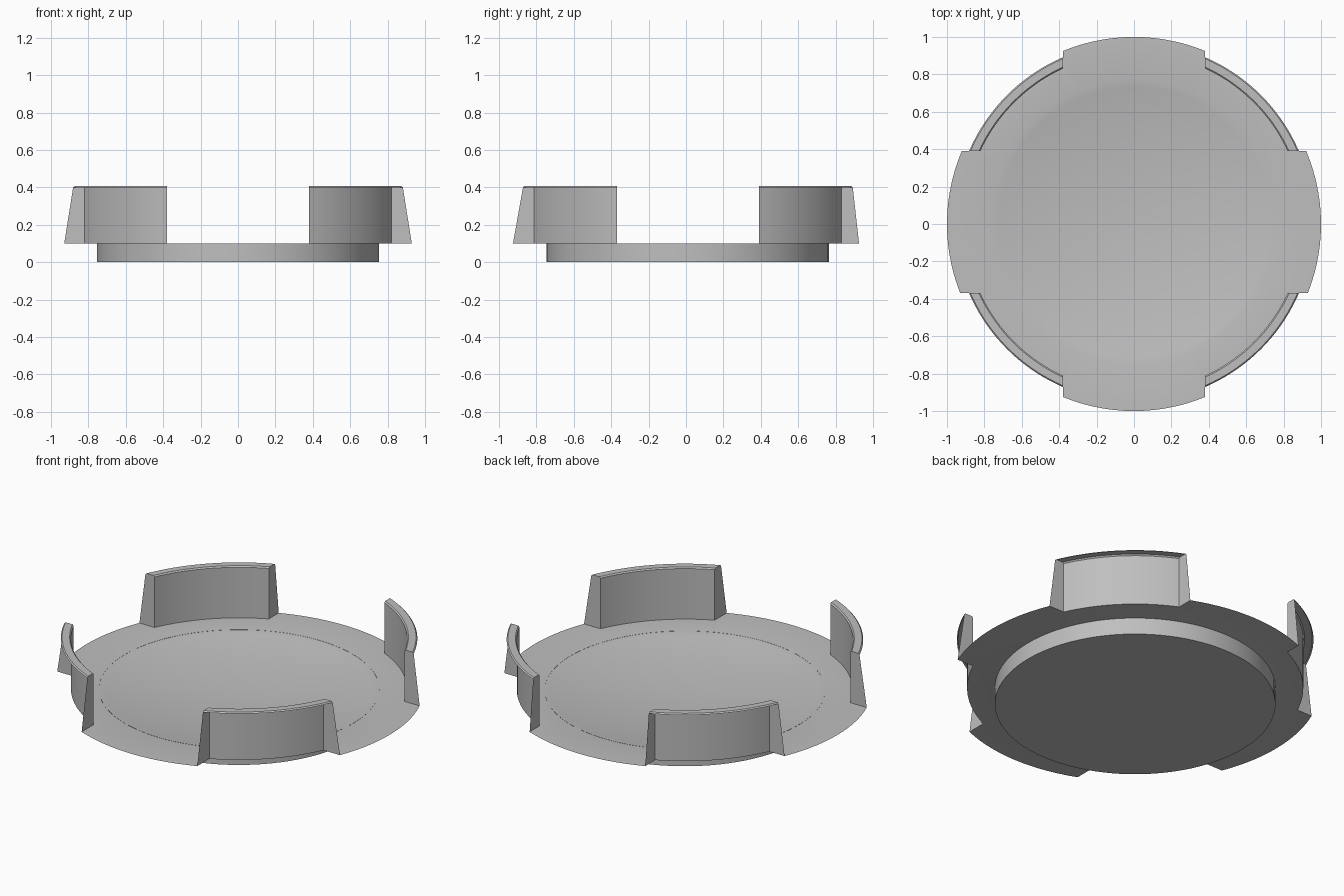
import bpy, bmesh, math
from math import sqrt, atan2, cos, sin, pi

if "Cube" in bpy.data.objects:
    bpy.data.objects.remove(bpy.data.objects["Cube"])

SHIFT = 0.01      # clip ring and base sit slightly towards the back
SLOT = 0.38       # half the gap between clips
RIM, WALL, LIP, BASE = 1.0, 0.905, 0.96, 0.755
Z_RIM, Z_TOP = 0.1, 0.407
EASE = 0.007      # softened inner edge of the lip

grey = bpy.data.materials.new("light_grey_plastic")
grey.use_nodes = True
colour = (0.52, 0.52, 0.52, 1)
grey.diffuse_color = colour
grey.node_tree.nodes["Principled BSDF"].inputs["Base Color"].default_value = colour


def finish(name, bm, angle=30):
    mesh = bpy.data.meshes.new(name)
    bm.to_mesh(mesh)
    bm.free()
    obj = bpy.data.objects.new(name, mesh)
    bpy.context.collection.objects.link(obj)
    mesh.materials.append(grey)
    bpy.ops.object.select_all(action="DESELECT")
    obj.select_set(True)
    bpy.context.view_layer.objects.active = obj
    bpy.ops.object.shade_smooth_by_angle(angle=math.radians(angle))
    return obj


def arc(start, end, radius, cy, count):
    """Points on a circle about (0, cy), counter-clockwise from start to end."""
    a = atan2(start[1] - cy, start[0])
    b = atan2(end[1] - cy, end[0])
    if b < a:
        b += 2 * pi
    steps = [a + (b - a) * i / count for i in range(count + 1)]
    return [(radius * cos(t), cy + radius * sin(t)) for t in steps]


def corners(sx, sy, radius, cy):
    """Ends of one clip at a radius, in counter-clockwise order."""
    side = SHIFT + sy * SLOT
    on_side = (sx * sqrt(radius ** 2 - (side - cy) ** 2), side)
    on_end = (sx * SLOT, cy + sy * sqrt(radius ** 2 - SLOT ** 2))
    return (on_side, on_end) if sx * sy > 0 else (on_end, on_side)


def loft(bm, rings, closed):
    """Join consecutive rings of vertices with quads."""
    for low, high in zip(rings, rings[1:]):
        n = len(low)
        for i in range(n if closed else n - 1):
            j = (i + 1) % n
            bm.faces.new((low[i], low[j], high[j], high[i]))


quadrants = [(1, 1), (-1, 1), (-1, -1), (1, -1)]

# Dished plate: notched rim, flat flange and shallow bowl
outline = []
for k, (sx, sy) in enumerate(quadrants):
    outline += arc(*corners(sx, sy, WALL, SHIFT), WALL, SHIFT, 18)
    leaving = corners(sx, sy, RIM, 0)[1]
    arriving = corners(*quadrants[(k + 1) % 4], RIM, 0)[0]
    outline += arc(leaving, arriving, RIM, 0, 14)
bm = bmesh.new()
rings = [[bm.verts.new((x, y, Z_RIM)) for x, y in outline]]
bowl, depth = 0.76, 0.065
for f in (1, 0.95, 0.88, 0.75, 0.6, 0.4, 0.2):
    z = Z_RIM - depth * (1 - f * f)
    ring = []
    for x, y in outline:
        t = atan2(y - SHIFT, x)
        ring.append(bm.verts.new((bowl * f * cos(t), SHIFT + bowl * f * sin(t), z)))
    rings.append(ring)
loft(bm, [r[::-1] for r in rings], True)
hub = bm.verts.new((0, SHIFT, Z_RIM - depth))
for a, b in zip(rings[-1], rings[-1][1:] + rings[-1][:1]):
    bm.faces.new((a, b, hub))
bmesh.ops.recalc_face_normals(bm, faces=bm.faces)
if sum(f.normal.z for f in bm.faces) < 0:
    bmesh.ops.reverse_faces(bm, faces=bm.faces)
finish("dished_plate", bm)

# Round base: side wall and flat underside
bm = bmesh.new()
rings = []
for z in (0, Z_RIM):
    rings.append([bm.verts.new((BASE * cos(t), SHIFT + BASE * sin(t), z))
                  for t in (2 * pi * i / 96 for i in range(96))])
loft(bm, rings, True)
bm.faces.new(rings[0][::-1])
finish("round_base", bm)

# Four thin-walled clips: inner wall, top lip and two splayed end plates
names = ["back_left_clip", "back_right_clip", "front_right_clip", "front_left_clip"]
for name, (sx, sy) in zip(names, quadrants):
    bm = bmesh.new()
    profile = [(WALL, Z_RIM), (WALL, Z_TOP - EASE), (WALL + EASE, Z_TOP),
               (LIP - EASE, Z_TOP), (LIP, Z_TOP - EASE)]
    rings = []
    for r, z in profile:
        pts = arc(*corners(sx, sy, r, SHIFT), r, SHIFT, 18)
        rings.append([bm.verts.new((x, y, z)) for x, y in pts])
    loft(bm, rings, False)
    for end, (x, y) in zip((0, -1), corners(sx, sy, RIM, 0)):
        foot = bm.verts.new((x, y, Z_RIM))
        bm.faces.new([r[end] for r in rings] + [foot])
    bmesh.ops.recalc_face_normals(bm, faces=bm.faces)
    # the wall must face the middle of the plate
    wall = min(bm.faces, key=lambda f: abs(abs(f.calc_center_median().x)
                                           - abs(f.calc_center_median().y))
               + abs(f.normal.z))
    c = wall.calc_center_median()
    if wall.normal.x * c.x + wall.normal.y * c.y > 0:
        bmesh.ops.reverse_faces(bm, faces=bm.faces)
    finish(name, bm)
